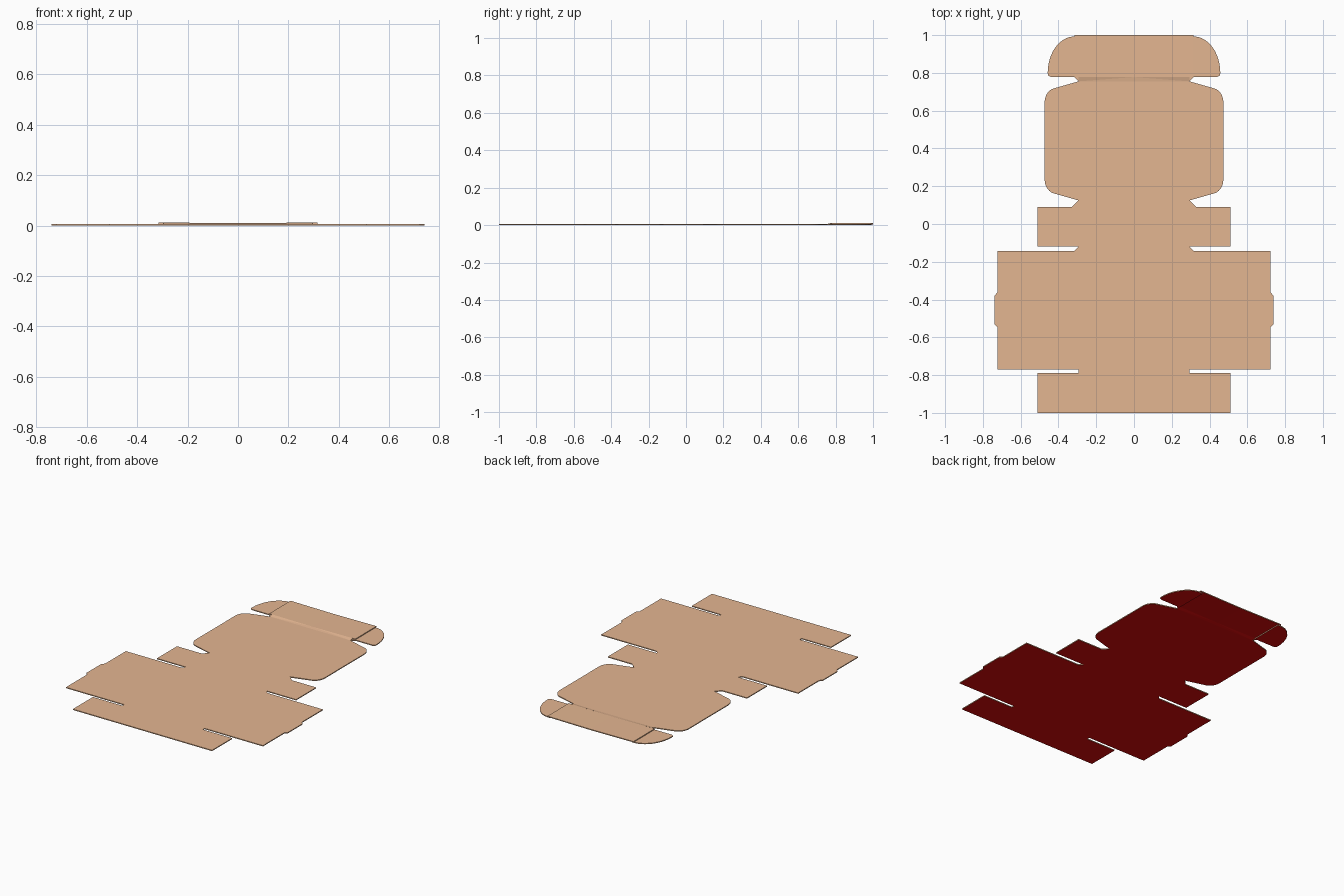
import bpy, bmesh, math

if "Cube" in bpy.data.objects:
    bpy.data.objects.remove(bpy.data.objects["Cube"])

THICK = 0.006


def material(name, rgb):
    m = bpy.data.materials.new(name)
    m.diffuse_color = (*rgb, 1)
    m.use_nodes = True
    m.node_tree.nodes["Principled BSDF"].inputs["Base Color"].default_value = m.diffuse_color
    return m


TAN = material("cardboard tan", (0.776, 0.468, 0.285))
RED = material("red underside", (0.70, 0.003, 0.003))


def arc(cx, cy, rx, ry, a0, a1, n=8):
    return [(cx + rx * math.cos(math.radians(a0 + (a1 - a0) * i / n)),
             cy + ry * math.sin(math.radians(a0 + (a1 - a0) * i / n))) for i in range(n + 1)]


def slab(name, outlines):
    """Card sheets: each outline is a list of (x, y[, lift]); underside red, the rest tan."""
    bm = bmesh.new()
    for pts in outlines:
        vs = [bm.verts.new((p[0], p[1], p[2] if len(p) > 2 else 0)) for p in pts]
        face = bm.faces.new(vs)
        face.normal_update()
        if face.normal.z > 0:
            face.normal_flip()
        ext = bmesh.ops.extrude_face_region(bm, geom=[face], use_keep_orig=True)
        for v in [g for g in ext["geom"] if isinstance(g, bmesh.types.BMVert)]:
            v.co.z += THICK
    bmesh.ops.recalc_face_normals(bm, faces=bm.faces)
    bmesh.ops.triangulate(bm, faces=bm.faces)
    bm.normal_update()
    for f in bm.faces:
        f.material_index = 1 if f.normal.z < -0.5 else 0
    me = bpy.data.meshes.new(name)
    bm.to_mesh(me)
    bm.free()
    me.materials.append(TAN)
    me.materials.append(RED)
    ob = bpy.data.objects.new(name, me)
    bpy.context.collection.objects.link(ob)
    return ob


def mirrored(pts):
    return [(-p[0], *p[1:]) for p in reversed(pts)]


# Main blank: front wall, base with side walls and locking tabs, back wall, lid
half = [(0.51, -1), (0.51, -0.79), (0.295, -0.79), (0.295, -0.77),
        (0.722, -0.77), (0.722, -0.547), (0.738, -0.532), (0.738, -0.38),
        (0.722, -0.36), (0.722, -0.143), (0.315, -0.143), (0.295, -0.12),
        (0.51, -0.12), (0.51, 0.09), (0.33, 0.09), (0.295, 0.125)]
half += arc(0.41, 0.235, 0.063, 0.075, -72, 0)
half += arc(0.41, 0.645, 0.063, 0.075, 0, 72)
half += [(0.295, 0.755)]
slab("box_blank", [half + mirrored(half)])

# Slightly raised tuck flap with its crease, lifting toward both ends
LOW, HIGH = 0.003, 0.006
crease = [(0, 0.755, 0), (0.295, 0.755, 0), (0.295, 0.778, HIGH), (0, 0.778, LOW)]
panel = [(0, 0.778, LOW), (0.315, 0.778, HIGH), (0.315, 1, HIGH), (0, 1, LOW)]
slab("tuck_flap", [crease, mirrored(crease), panel, mirrored(panel)])

# Rounded dust ears at the ends of the tuck flap
ear = [(0.295, 0.757), (0.315, 0.778), (0.44, 0.778), (0.455, 0.786)]
ear += arc(0.315, 0.8, 0.142, 0.193, 0, 90, 10) + [(0.295, 0.993)]
slab("dust_ears", [ear, mirrored(ear)])
